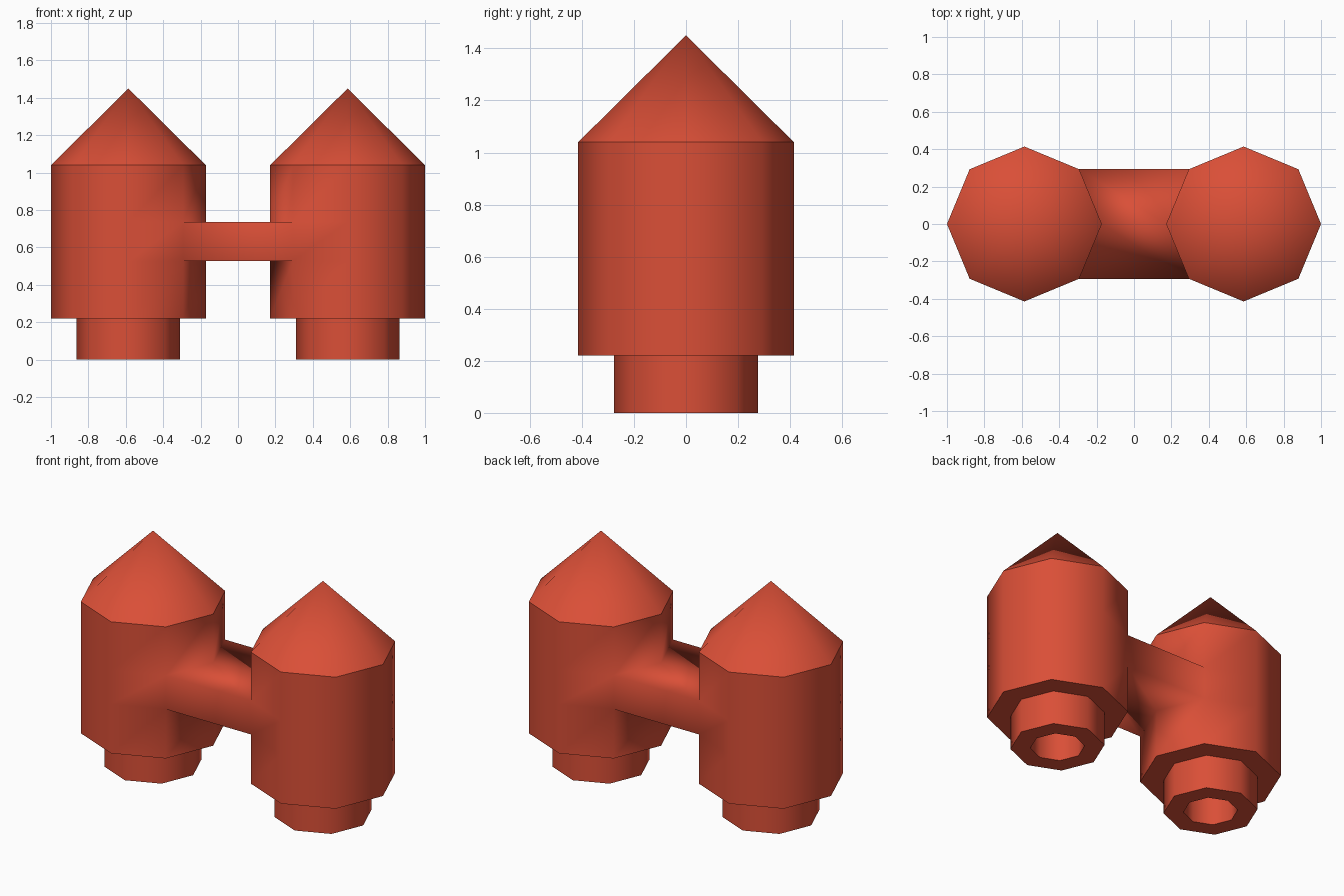
import bpy, bmesh, math

if "Cube" in bpy.data.objects:
    bpy.data.objects.remove(bpy.data.objects["Cube"])

SIDES = 8
CX, R = 0.586, 0.414          # tower centre and body radius
Z_LOW, Z_HIGH = 0.527, 0.737  # bridge height range

# profile from blind hole, round the nozzle, up the body to the roof edge
PROFILE = [(0.16, 0.22), (0.16, 0.0), (0.277, 0.0), (0.277, 0.22), (R, 0.22),
           (R, Z_LOW), (R, Z_HIGH), (R, 1.04)]
SHARP_RINGS = {0, 1, 2, 3, 4, 7}

bm = bmesh.new()


def tower(cx):
    """Eight-sided tower with hollow nozzle and pointed roof; returns its rings."""
    rings = []
    for r, z in PROFILE:
        rings.append([bm.verts.new((cx + r * math.cos(math.tau * i / SIDES),
                                    r * math.sin(math.tau * i / SIDES), z))
                      for i in range(SIDES)])
    tip = bm.verts.new((cx, 0, 1.45))
    bm.faces.new(rings[0])
    for k in range(len(rings) - 1):
        for i in range(SIDES):
            j = (i + 1) % SIDES
            # leave the two inward faces open where the bridge joins
            inward = i in ((3, 4) if cx > 0 else (7, 0))
            if k == 5 and inward:
                continue
            bm.faces.new((rings[k][i], rings[k][j], rings[k + 1][j], rings[k + 1][i]))
    for i in range(SIDES):
        bm.faces.new((rings[-1][i], rings[-1][(i + 1) % SIDES], tip))
    for k in SHARP_RINGS:
        for i in range(SIDES):
            bm.edges.get((rings[k][i], rings[k][(i + 1) % SIDES])).smooth = False
    return rings


right, left = tower(CX), tower(-CX)

# bridge: join the two open six-sided loops
def opening(rings, idx):
    return [rings[5][i] for i in idx] + [rings[6][i] for i in reversed(idx)]


a = opening(right, (3, 4, 5))
b = opening(left, (1, 0, 7))
for i in range(6):
    j = (i + 1) % 6
    bm.faces.new((a[i], a[j], b[j], b[i]))

bmesh.ops.recalc_face_normals(bm, faces=bm.faces[:])
for f in bm.faces:
    f.smooth = True

mesh = bpy.data.meshes.new("twin_towers_with_bridge")
bm.to_mesh(mesh)
bm.free()
obj = bpy.data.objects.new("twin_towers_with_bridge", mesh)
bpy.context.collection.objects.link(obj)

# single colour
mat = bpy.data.materials.new("orange_red")
mat.diffuse_color = (0.70, 0.078, 0.038, 1)
mat.use_nodes = True
mat.node_tree.nodes["Principled BSDF"].inputs["Base Color"].default_value = mat.diffuse_color
mesh.materials.append(mat)
